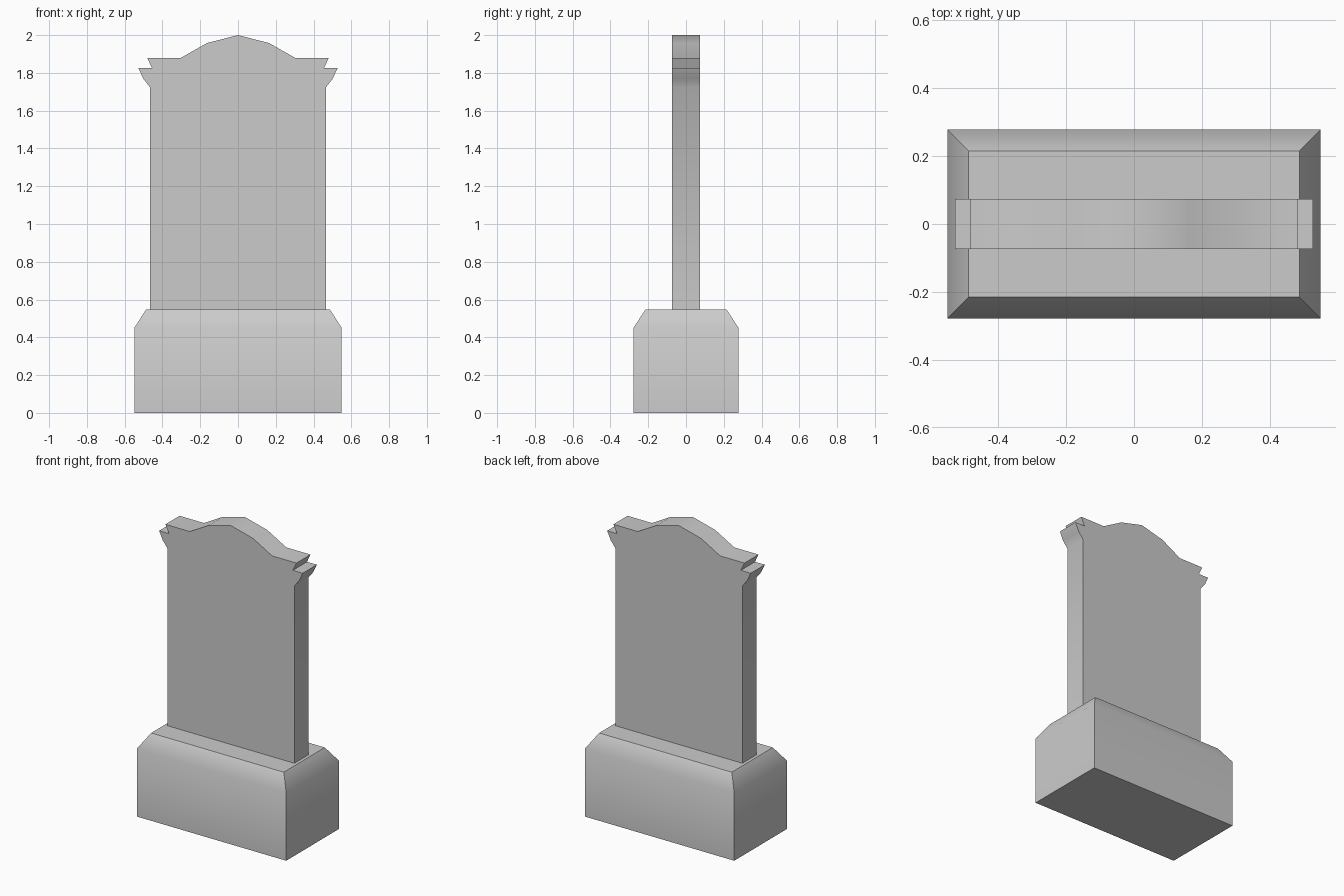
import bpy, bmesh, math

cube = bpy.data.objects.get("Cube")
if cube:
    bpy.data.objects.remove(cube, do_unlink=True)

stone = bpy.data.materials.new("grey stone")
stone.use_nodes = True
grey = (0.6, 0.6, 0.6, 1)
stone.diffuse_color = grey
stone.node_tree.nodes["Principled BSDF"].inputs["Base Color"].default_value = grey


def finish(name, bm):
    """Turn a bmesh into a stone object with soft shallow edges."""
    bmesh.ops.recalc_face_normals(bm, faces=bm.faces)
    mesh = bpy.data.meshes.new(name)
    bm.to_mesh(mesh)
    bm.free()
    mesh.materials.append(stone)
    obj = bpy.data.objects.new(name, mesh)
    bpy.context.collection.objects.link(obj)
    bpy.ops.object.select_all(action="DESELECT")
    obj.select_set(True)
    bpy.context.view_layer.objects.active = obj
    bpy.ops.object.shade_smooth_by_angle(angle=math.radians(45))
    return obj


# Plinth: stacked rectangles, tapering to a chamfered top
bm = bmesh.new()
rings = []
for hx, hy, z in [(0.549, 0.278, 0), (0.549, 0.278, 0.45), (0.487, 0.215, 0.547)]:
    rings.append([bm.verts.new((sx * hx, sy * hy, z))
                  for sx, sy in [(-1, -1), (1, -1), (1, 1), (-1, 1)]])
for low, high in zip(rings, rings[1:]):
    for i in range(4):
        j = (i + 1) % 4
        bm.faces.new((low[i], low[j], high[j], high[i]))
bm.faces.new(rings[0][::-1])
bm.faces.new(rings[-1])
finish("plinth", bm)

# Headstone: mirrored half outline with moulded shoulders and an arched crest
half = [(0.466, 0.54), (0.466, 1.724), (0.502, 1.77), (0.527, 1.825),
        (0.455, 1.825), (0.481, 1.88), (0.302, 1.88), (0.164, 1.958)]
outline = half + [(0, 2.0)] + [(-x, z) for x, z in reversed(half)]
thickness = 0.148
bm = bmesh.new()
front = bm.faces.new([bm.verts.new((x, -thickness / 2, z)) for x, z in outline])
extruded = bmesh.ops.extrude_face_region(bm, geom=[front], use_keep_orig=True)
back = [v for v in extruded["geom"] if isinstance(v, bmesh.types.BMVert)]
bmesh.ops.translate(bm, verts=back, vec=(0, thickness, 0))
finish("headstone", bm)
